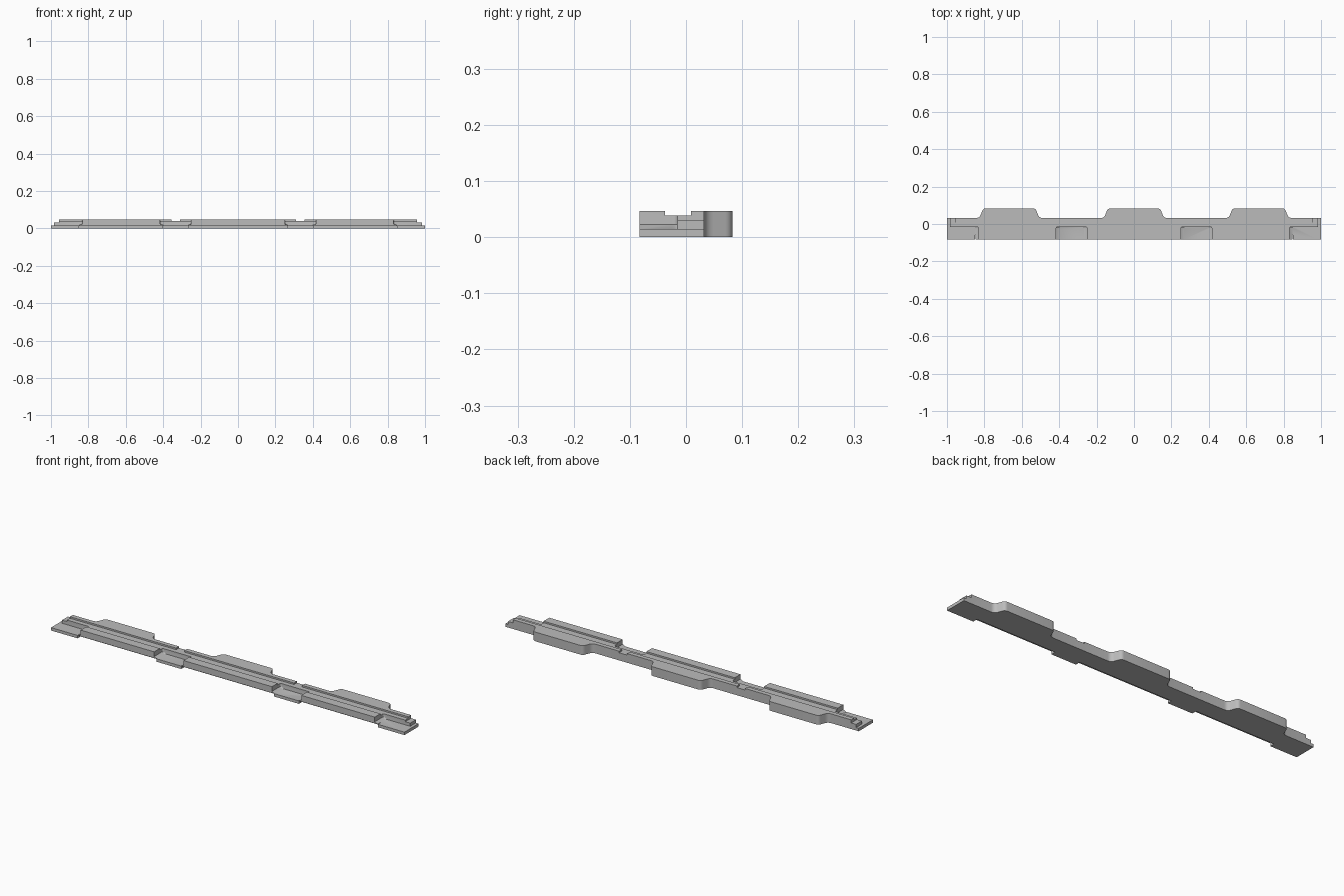
import bpy, bmesh, math
from mathutils import Vector

cube = bpy.data.objects.get("Cube")
if cube:
    bpy.data.objects.remove(cube, do_unlink=True)

HEIGHT, BACK, FRONT, BUMP = 0.047, 0.032, -0.083, 0.083

grey = bpy.data.materials.new("plain_grey")
grey.use_nodes = True
grey.diffuse_color = (0.5, 0.5, 0.5, 1)
grey.node_tree.nodes["Principled BSDF"].inputs["Base Color"].default_value = (0.5, 0.5, 0.5, 1)


def rounded(corners, steps=5):
    """Outline from (x, y, cut) corners, each rounded off over the length cut."""
    out = []
    for i, (x, y, cut) in enumerate(corners):
        p = Vector((x, y))
        if not cut:
            out.append(p)
            continue
        a = Vector(corners[i - 1][:2])
        b = Vector(corners[(i + 1) % len(corners)][:2])
        a = p + (a - p).normalized() * cut
        b = p + (b - p).normalized() * cut
        for s in range(steps + 1):
            t = s / steps
            out.append(a * (1 - t) ** 2 + p * 2 * t * (1 - t) + b * t * t)
    return out


def loft(name, layers):
    """Closed solid through outlines stacked at increasing heights."""
    bm = bmesh.new()
    rings = [[bm.verts.new((p.x, p.y, z)) for p in line] for line, z in layers]
    bm.faces.new(rings[0])
    bm.faces.new(rings[-1])
    for low, high in zip(rings, rings[1:]):
        for i in range(len(low)):
            j = (i + 1) % len(low)
            bm.faces.new((low[i], low[j], high[j], high[i]))
    bmesh.ops.recalc_face_normals(bm, faces=bm.faces)
    mesh = bpy.data.meshes.new(name)
    bm.to_mesh(mesh)
    bm.free()
    obj = bpy.data.objects.new(name, mesh)
    bpy.context.collection.objects.link(obj)
    mesh.materials.append(grey)
    return obj


def box(name, x0, x1, y0, y1, z0, z1):
    line = rounded([(x0, y0, 0), (x1, y0, 0), (x1, y1, 0), (x0, y1, 0)])
    return loft(name, [(line, z0), (line, z1)])


# Body outline with three tapered bumps along the back
corners = [(-1, FRONT, 0), (1, FRONT, 0), (1, BACK, 0)]
for cx in (2 / 3, 0, -2 / 3):
    corners += [(cx + 0.16, BACK, 0.018), (cx + 0.14, BUMP, 0.014),
                (cx - 0.14, BUMP, 0.014), (cx - 0.16, BACK, 0.018)]
corners.append((-1, BACK, 0))
outline = rounded(corners)
body = loft("interlocking_strip", [(outline, 0), (outline, HEIGHT)])

# Long groove along the top
cutters = [box("groove_cutter", -1.1, 1.1, -0.037, 0.009, 0.039, 0.1)]


def recess(cx, half):
    def line(h):
        return rounded([(cx - h, -0.2, 0), (cx + h, -0.2, 0),
                        (cx + h, -0.015, 0.01), (cx - h, -0.015, 0.01)])
    return loft("recess_cutter", [(line(half - 0.016), 0.015),
                                  (line(half), 0.023), (line(half), 0.1)])


for s in (-1, 1):
    # Stepped ends
    for start, floor in ((0.957, 0.031), (0.985, 0.015)):
        cutters.append(box("end_cutter", *sorted((s * start, s * 1.1)), -0.2, 0.2, floor, 0.1))
    # Notch in the back rail
    cutters.append(box("notch_cutter", s / 3 - 0.023, s / 3 + 0.023, 0, 0.2, 0.039, 0.1))
    # Front recesses above the tabs
    cutters += [recess(s / 3, 0.083), recess(s, 0.168)]

# Undercuts below the front panels, leaving the tabs
for x0, x1 in ((-0.85, -0.403), (-0.263, 0.263), (0.403, 0.85)):
    cutters.append(box("undercut_cutter", x0, x1, -0.2, -0.058, -0.1, 0.015))

for cutter in cutters:
    cutter.hide_render = True
    mod = body.modifiers.new("cut", 'BOOLEAN')
    mod.operation = 'DIFFERENCE'
    mod.solver = 'EXACT'
    mod.object = cutter

# Apply the cuts and drop the helpers
graph = bpy.context.evaluated_depsgraph_get()
result = bpy.data.meshes.new_from_object(body.evaluated_get(graph))
body.modifiers.clear()
body.data = result
for cutter in cutters:
    bpy.data.objects.remove(cutter, do_unlink=True)

for obj in bpy.context.selected_objects:
    obj.select_set(False)
body.select_set(True)
bpy.context.view_layer.objects.active = body
bpy.ops.object.shade_smooth_by_angle(angle=math.radians(30))
